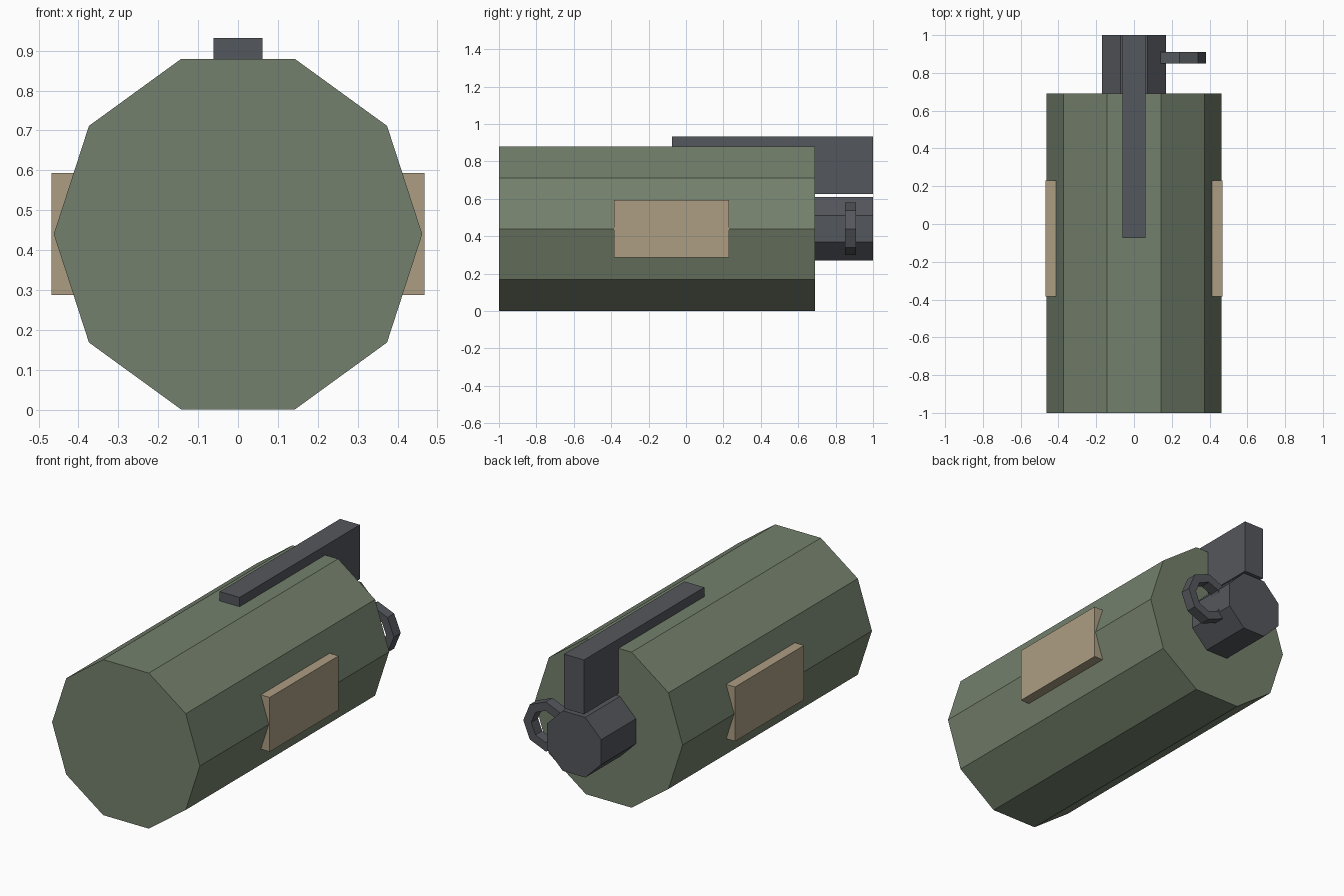
import bpy, bmesh, math

if "Cube" in bpy.data.objects:
    bpy.data.objects.remove(bpy.data.objects["Cube"])


def srgb(r, g, b):
    f = lambda c: c / 12.92 if c <= 0.04045 else ((c + 0.055) / 1.055) ** 2.4
    return (f(r / 255), f(g / 255), f(b / 255), 1)


def material(name, rgb):
    m = bpy.data.materials.new(name)
    m.diffuse_color = srgb(*rgb)
    m.use_nodes = True
    m.node_tree.nodes["Principled BSDF"].inputs["Base Color"].default_value = m.diffuse_color
    return m


GREEN = material("olive green", (116, 128, 108))
TAN = material("tan", (172, 157, 131))
GREY = material("dark grey", (84, 87, 92))


def finish(name, bm, mat):
    bmesh.ops.recalc_face_normals(bm, faces=bm.faces)
    me = bpy.data.meshes.new(name)
    bm.to_mesh(me)
    bm.free()
    me.materials.append(mat)
    ob = bpy.data.objects.new(name, me)
    bpy.context.collection.objects.link(ob)
    return ob


def box(name, x, y, z, mat):
    bm = bmesh.new()
    bmesh.ops.create_cube(bm, size=1)
    for v in bm.verts:
        v.co = [(a + b) / 2 + c * (b - a) for c, (a, b) in zip(v.co, (x, y, z))]
    return finish(name, bm, mat)


def ring_points(bm, cx, cz, y, r, n, turn=0.0):
    return [bm.verts.new((cx + r * math.cos(turn + math.tau * i / n), y,
                          cz + r * math.sin(turn + math.tau * i / n))) for i in range(n)]


def bridge(bm, a, b):
    n = len(a)
    for i in range(n):
        j = (i + 1) % n
        bm.faces.new((a[i], a[j], b[j], b[i]))


def prism(name, r, n, y0, y1, mat, turn=0.0):
    bm = bmesh.new()
    a, b = (ring_points(bm, 0, AXIS_Z, y, r, n, turn) for y in (y0, y1))
    bridge(bm, a, b)
    bm.faces.new(a)
    bm.faces.new(b)
    return finish(name, bm, mat)


AXIS_Z = 0.44

# Ten-sided body and eight-sided fuse head
prism("body", 0.462, 10, -1.0, 0.69, GREEN)
prism("fuse_head", 0.184, 8, 0.69, 1.0, GREY, math.pi / 8)

# Safety lever, sunk into the body
box("lever", (-0.062, 0.062), (-0.075, 1.0), (0.625, 0.932), GREY)

# Side pads
for side, s in (("right", 1), ("left", -1)):
    box(side + "_pad", sorted((s * 0.408, s * 0.468)), (-0.385, 0.23), (0.287, 0.594), TAN)

# Pull ring with a square section
bm = bmesh.new()
loops = [ring_points(bm, 0.24, AXIS_Z, y, r, 8)
         for r, y in ((0.14, 0.85), (0.14, 0.91), (0.09, 0.91), (0.09, 0.85))]
for k in range(4):
    bridge(bm, loops[k], loops[(k + 1) % 4])
finish("pull_ring", bm, GREY)
